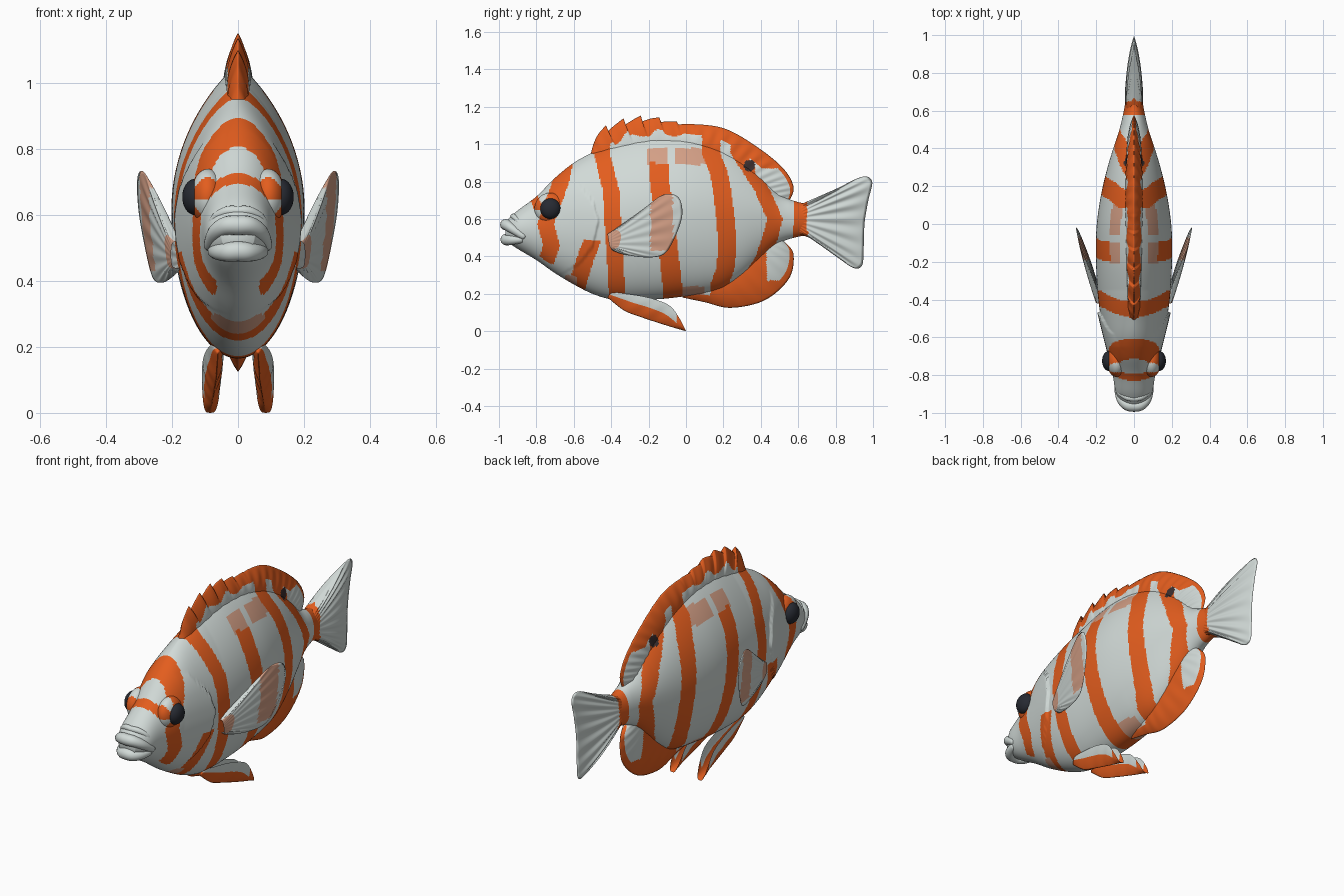
import bpy, bmesh, math
from mathutils import Vector

cube = bpy.data.objects.get("Cube")
if cube:
    bpy.data.objects.remove(cube)


def make_material(name, rgb):
    m = bpy.data.materials.new(name)
    m.use_nodes = True
    m.diffuse_color = (*rgb, 1)
    m.node_tree.nodes["Principled BSDF"].inputs["Base Color"].default_value = (*rgb, 1)
    return m


MATS = [make_material("pale grey white", (0.64, 0.70, 0.68)),
        make_material("orange", (0.77, 0.11, 0.013)),
        make_material("faded orange", (0.66, 0.35, 0.24)),
        make_material("eye black", (0.02, 0.023, 0.032)),
        make_material("spot brown", (0.045, 0.028, 0.028))]
WHITE, ORANGE, FADED, BLACK, BROWN = range(5)


def spline(points, u):
    """Smooth curve through evenly spaced points, u from 0 to 1."""
    n = len(points) - 1
    i = min(int(u * n), n - 1)
    f = u * n - i
    a, b, c, d = (Vector(points[min(max(k, 0), n)]) for k in range(i - 1, i + 3))
    return b + 0.5 * f * (c - a + f * (2 * a - 5 * b + 4 * c - d + f * (3 * (b - c) + d - a)))


def lookup(table, x):
    """Linear lookup in pairs sorted by the first value."""
    if x <= table[0][0]:
        return table[0][1]
    for (a, p), (b, q) in zip(table, table[1:]):
        if x <= b:
            return p + (q - p) * (x - a) / (b - a)
    return table[-1][1]


# Stripes: half width, lowest z, highest z, centre line as (z, y)
STRIPES = [
    (0.045, 0.36, 1.0, [(.36, -.75), (.46, -.72), (.57, -.75), (.66, -.72), (.78, -.675), (.87, -.655)]),
    (0.026, 0.65, 0.8, [(.65, -.785), (.73, -.82)]),
    (0.048, 0.0, 0.49, [(.22, -.59), (.35, -.55), (.49, -.5)]),
    (0.044, 0.0, 1.2, [(.22, -.37), (.4, -.38), (.55, -.39), (.75, -.4), (.95, -.45)]),
    (0.052, 0.0, 0.9, [(.22, -.07), (.4, -.09), (.6, -.115), (.83, -.145)]),
    (0.049, 0.0, 1.2, [(.25, .18), (.35, .215), (.5, .22), (.7, .2), (.85, .175), (.95, .135)]),
    (0.042, 0.27, 1.0, [(.3, .35), (.4, .415), (.5, .45), (.6, .475), (.75, .41), (.85, .345), (.95, .28)]),
    (0.037, 0.4, 0.8, [(.5, .61), (.7, .615)]),
]


def paint(p):
    y, z = p.y, p.z
    if math.hypot(y - .34, z - .885) < .03:
        return BROWN
    if abs(p.x) < .065 and (y < -.68 and z < .45):    # clear chin
        return WHITE
    if abs(p.x) < .08 and z < .3 and -.65 < y < -.58:
        return FADED
    for half, low, high, line in STRIPES:
        if low <= z <= high and abs(y - lookup(line, z)) < half:
            return ORANGE
    if .89 < z < .98 and (-.21 < y < -.1 or -.06 < y < .12) or z < .24 and -.02 < y < .1:
        return FADED
    return WHITE


def finish(name, bm):
    bmesh.ops.remove_doubles(bm, verts=bm.verts, dist=0.0004)
    bmesh.ops.recalc_face_normals(bm, faces=bm.faces)
    mesh = bpy.data.meshes.new(name)
    bm.to_mesh(mesh)
    bm.free()
    for m in MATS:
        mesh.materials.append(m)
    mesh.shade_smooth()
    ob = bpy.data.objects.new(name, mesh)
    bpy.context.collection.objects.link(ob)
    return ob


# Body: rounded sections as (y, top, bottom, half width)
SECTIONS = [(-.965, .585, .485, .05), (-.9, .645, .44, .093), (-.8, .72, .38, .113),
            (-.7, .82, .31, .138), (-.6, .9, .25, .158), (-.5, .955, .2, .175),
            (-.4, 1.0, .17, .189), (-.3, 1.03, .165, .197), (-.2, 1.05, .168, .201),
            (-.1, 1.055, .175, .202), (0, 1.05, .187, .197), (.1, 1.03, .2, .184),
            (.2, .995, .225, .165), (.3, .935, .29, .14), (.4, .85, .38, .11),
            (.5, .735, .47, .077), (.6, .69, .505, .054), (.67, .685, .51, .043)]
GILL = [(.3, -.68), (.36, -.57), (.45, -.5), (.6, -.465), (.7, -.5), (.8, -.58)]
RIDGE = [(-.65, 1), (-.35, 1.7), (.4, 1.7), (.55, 1)]   # how sharply the back narrows


def build_body(rows=260, sides=128):
    bm = bmesh.new()
    rings = []
    for i in range(rows + 1):
        y, top, bottom, w = spline(SECTIONS, i / rows)
        ring = []
        for k in range(sides):
            a = math.tau * k / sides
            z = (top + bottom) / 2 + (top - bottom) / 2 * math.sin(a)
            c = math.cos(a)
            power = lookup(RIDGE, y) if k < sides / 2 else 1
            x = w * math.copysign(abs(c) ** power, c)
            back = lookup(GILL, z) - y
            if back > 0 and .3 < z < .82:   # raised gill cover
                x *= 1 + .08 * max(0, 1 - back / .2) * math.sin(math.pi * (z - .3) / .52) ** .5
            ring.append(bm.verts.new((x, y, z)))
        rings.append(ring)
    for r, s in zip(rings, rings[1:]):
        for k in range(sides):
            j = (k + 1) % sides
            bm.faces.new((r[k], r[j], s[j], s[k]))
    bm.faces.new(rings[0])
    bm.faces.new(rings[-1])
    for f in bm.faces:
        f.material_index = paint(f.calc_center_median())
    return finish("body", bm)


def build_fin(name, root, tip, thick, rule, x_of=lambda p: 0, rays=12, rib=.25, notch=None,
              sign=1, taper=.9, nu=120, nt=24):
    """Two-sided tapered fin spread between a root curve and a tip curve in (y, z)."""
    bm = bmesh.new()
    for side in (1, -1):
        grid = []
        for i in range(nu + 1):
            u = i / nu
            a, b = spline(root, u), spline(tip, u)
            if notch:
                b.y += notch(b.x)
            row = []
            for k in range(nt + 1):
                t = k / nt
                p = a.lerp(b, t)
                h = thick * (1 - t * t) ** taper * math.sin(math.pi * u) ** .3 if 0 < u < 1 else 0
                h *= 1 + rib * t * math.sin(math.tau * rays * u)
                row.append(bm.verts.new((sign * (x_of(p) + side * h), p.x, p.y)))
            grid.append(row)
        for i in range(nu):
            for k in range(nt):
                f = bm.faces.new((grid[i][k], grid[i + 1][k], grid[i + 1][k + 1], grid[i][k + 1]))
                f.material_index = rule(f.calc_center_median(), (i + .5) / nu, (k + .5) / nt)
    return finish(name, bm)


def saw(y):
    return -.04 * (1 - ((y + .52) / .095) % 1) * min(1, max(0, (.08 - y) / .35))


def dorsal_rule(p, u, t):
    if paint(p) == BROWN:
        return BROWN
    if p.y > .37 and p.z < .87:     # white rear lobe with a thin rim
        return ORANGE if t > .87 else WHITE
    edge = .45 + .12 * math.sin(math.tau * 11 * u) if p.y < 0 else .5
    return ORANGE if t > edge else paint(p)


def anal_rule(p, u, t):
    if p.y > .43 and p.z > .27:
        return ORANGE if t > .83 else WHITE
    return ORANGE if t > .55 or p.y > .2 else paint(p)


build_body()
build_fin("dorsal_fin",
          [(-.52, .9), (-.4, .95), (-.2, .99), (0, 1.0), (.15, .97), (.28, .88), (.36, .8), (.42, .74), (.47, .68)],
          [(-.52, .94), (-.46, 1.08), (-.25, 1.155), (-.02, 1.115), (.2, 1.085), (.38, .985), (.52, .87), (.575, .77), (.55, .69)],
          .045, dorsal_rule, rays=22, rib=.12, notch=saw, nu=220)
build_fin("anal_fin",
          [(0, .22), (.1, .24), (.2, .26), (.3, .33), (.4, .42), (.45, .47), (.48, .52)],
          [(-.02, .18), (.1, .155), (.24, .125), (.42, .165), (.55, .28), (.575, .41), (.53, .475)],
          .045, anal_rule, rib=.06)
build_fin("tail_fin",
          [(.6, .67), (.6, .62), (.6, .57), (.6, .52)],
          [(.64, .69), (.8, .76), (.94, .825), (.995, .8), (.975, .7), (.955, .58), (.95, .45), (.94, .35), (.88, .345), (.75, .45), (.64, .51)],
          .048, lambda p, u, t: ORANGE if p.y < .65 or u < .025 else WHITE, rays=13)

# Paired parts
for sign, label in ((1, "left"), (-1, "right")):
    build_fin(label + "_pectoral_fin",
              [(-.42, .52), (-.415, .49), (-.41, .46), (-.4, .44)],
              [(-.4, .53), (-.22, .66), (-.12, .73), (-.04, .715), (-.02, .62), (-.06, .5), (-.12, .41), (-.22, .395), (-.33, .41), (-.39, .43)],
              .018, lambda p, u, t: FADED if -.19 < p.y < -.07 and p.z > .43 or t < .15 else WHITE,
              x_of=lambda p: .185 + .27 * (p.x + .42) + .08 * (p.y - .5), rays=11, sign=sign)
    build_fin(label + "_pelvic_fin",
              [(-.4, .21), (-.25, .19), (-.15, .165), (-.08, .13), (-.03, .06), (0, 0)],
              [(-.42, .18), (-.33, .11), (-.24, .075), (-.15, .045), (-.07, .02), (0, 0)],
              .03, lambda p, u, t: ORANGE if t > .45 or p.y > -.05 else WHITE,
              x_of=lambda p: .062 + .055 * (p.x + .4), rays=5, rib=.1, sign=sign)
    for part, x, size in (("eye_socket", .092, (.052, .085, .085)), ("eye", .13, (.039, .054, .055))):
        bm = bmesh.new()
        bmesh.ops.create_uvsphere(bm, u_segments=48, v_segments=32, radius=1)
        bmesh.ops.scale(bm, vec=size, verts=bm.verts)
        bmesh.ops.translate(bm, vec=(sign * x, -.725, .655), verts=bm.verts)
        for f in bm.faces:
            f.material_index = BLACK if part == "eye" else paint(f.calc_center_median())
        finish(label + "_" + part, bm)

# Lips and snout fold: tubes bent round the mouth, as half path (x, y, z) and radius
for name, half, radius in (
        ("upper_lip", [(.09, -.86, .5), (.069, -.925, .545), (.036, -.958, .567)], .03),
        ("lower_lip", [(.078, -.87, .49), (.058, -.925, .488), (.03, -.955, .488)], .031),
        ("snout_fold", [(.093, -.86, .53), (.074, -.895, .585), (.038, -.918, .61)], .016)):
    mid = (0, half[-1][1] - .006, half[-1][2] + .002)
    path = half + [mid] + [(-x, y, z) for x, y, z in reversed(half)]
    bm = bmesh.new()
    rings = []
    for i in range(41):
        u = i / 40
        p = spline(path, u)
        d = (spline(path, min(1, u + .01)) - spline(path, max(0, u - .01))).normalized()
        side = d.cross(Vector((0, 0, 1))).normalized()
        up = side.cross(d)
        r = radius * (.35 + .65 * math.sin(math.pi * u) ** .5 if 0 < u < 1 else .35)
        rings.append([bm.verts.new(p + r * (side * math.cos(a) + up * math.sin(a)))
                      for a in (math.tau * k / 16 for k in range(16))])
    for r, s in zip(rings, rings[1:]):
        for k in range(16):
            bm.faces.new((r[k], r[k - 1], s[k - 1], s[k]))
    bm.faces.new(rings[0])
    bm.faces.new(rings[-1])
    finish(name, bm)
